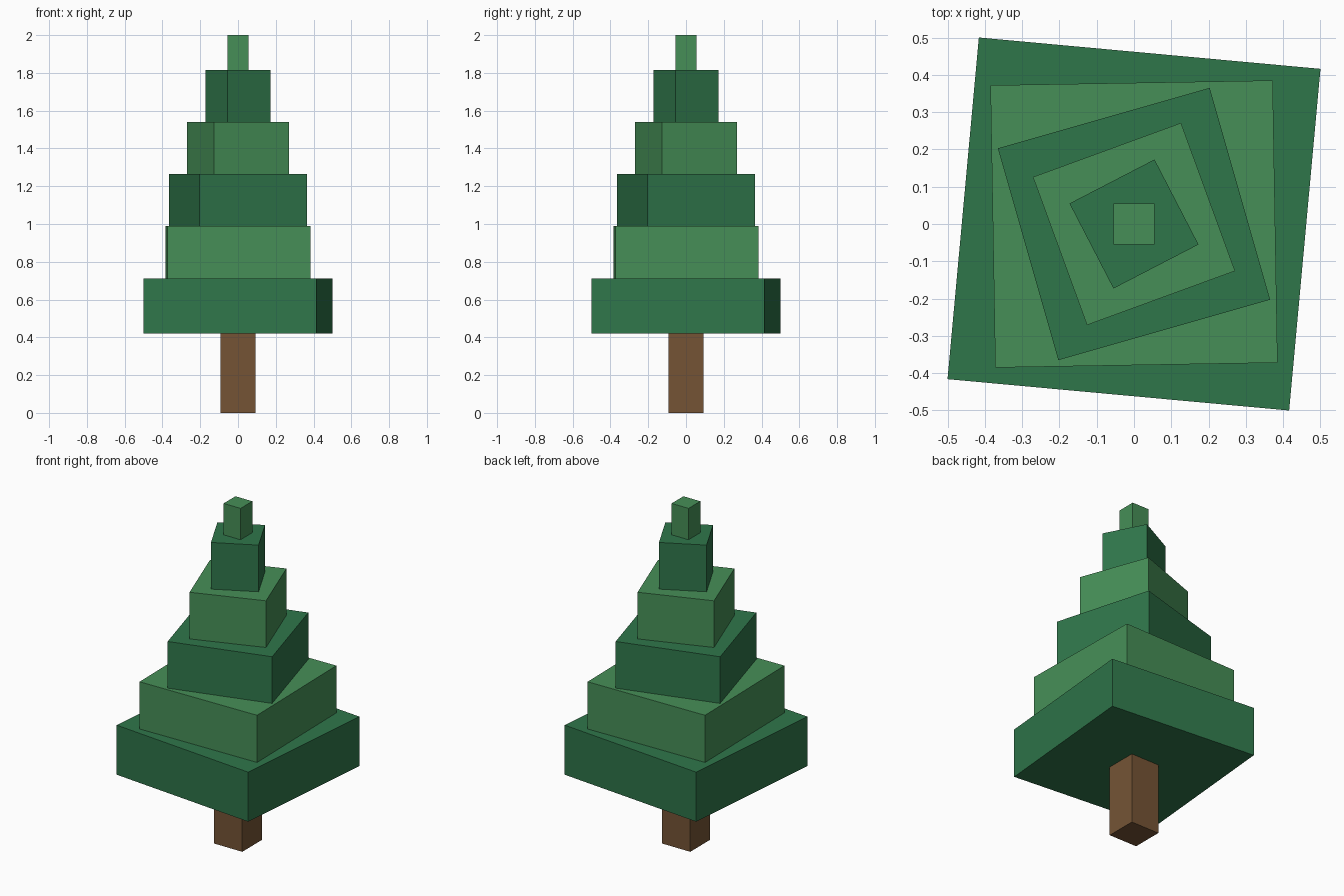
import bpy, math

if "Cube" in bpy.data.objects:
    bpy.data.objects.remove(bpy.data.objects["Cube"])


def material(name, rgb):
    m = bpy.data.materials.new(name)
    lin = [((c / 255 + 0.055) / 1.055) ** 2.4 for c in rgb]
    m.diffuse_color = (*lin, 1)
    m.use_nodes = True
    m.node_tree.nodes["Principled BSDF"].inputs["Base Color"].default_value = m.diffuse_color
    return m


dark = material("dark_green", (47, 118, 74))
light = material("light_green", (70, 143, 87))
brown = material("bark_brown", (117, 84, 53))


def block(name, corner, z0, z1, mat):
    """Square block turned so that one of its corners sits at the given x, y."""
    x, y = corner
    side = math.hypot(x, y) * math.sqrt(2)
    bpy.ops.mesh.primitive_cube_add(size=1, location=(0, 0, (z0 + z1) / 2))
    ob = bpy.context.object
    ob.name = name
    ob.scale = (side, side, z1 - z0)
    ob.rotation_euler.z = math.atan2(y, x) - math.pi / 4
    ob.data.materials.append(mat)


# Trunk
block("trunk", (0.092, 0.092), 0, 0.42, brown)

# Foliage tiers, alternating greens, each twisted and smaller than the last
corners = [(0.5, 0.416), (0.372, 0.385), (0.203, 0.365),
           (0.126, 0.271), (0.055, 0.173), (0.055, 0.055)]
levels = [0.42, 0.712, 0.99, 1.265, 1.54, 1.815, 2.0]
for i, corner in enumerate(corners):
    block(f"foliage_tier_{i + 1}", corner, levels[i], levels[i + 1],
          light if i % 2 else dark)
